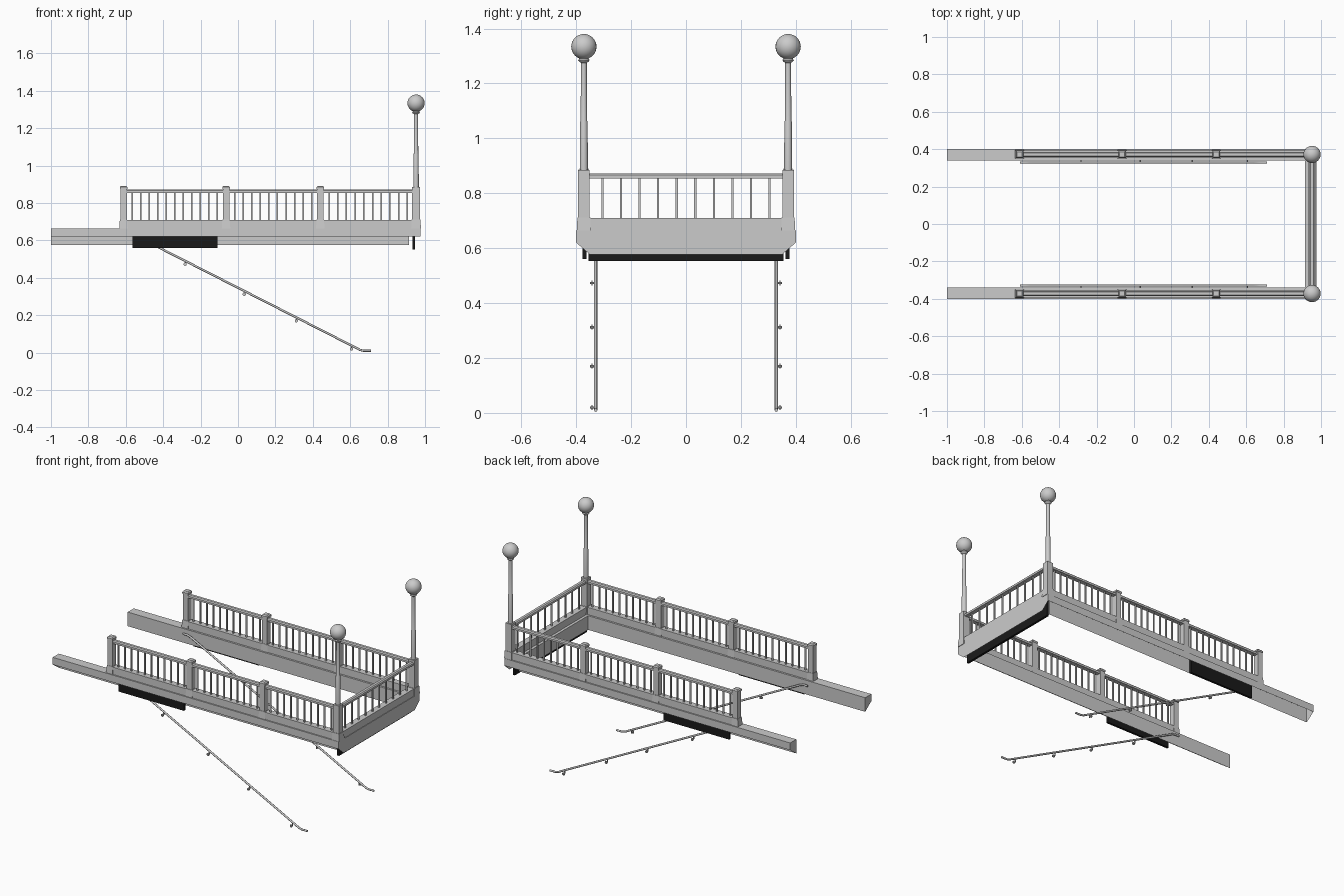
import bpy, bmesh, math
from mathutils import Vector

if "Cube" in bpy.data.objects:
    bpy.data.objects.remove(bpy.data.objects["Cube"])

BLACK = bpy.data.materials.new("black")
BLACK.diffuse_color = (0.01, 0.01, 0.01, 1)
BLACK.use_nodes = True
BLACK.node_tree.nodes["Principled BSDF"].inputs["Base Color"].default_value = BLACK.diffuse_color
CX, CY = 0.952, 0.372   # corner post centre


def finish(name, bm, mat=None, smooth=False, fix=True):
    if fix:
        bmesh.ops.recalc_face_normals(bm, faces=bm.faces)
    me = bpy.data.meshes.new(name)
    bm.to_mesh(me)
    bm.free()
    ob = bpy.data.objects.new(name, me)
    bpy.context.collection.objects.link(ob)
    if mat:
        me.materials.append(mat)
    if smooth:
        bpy.context.view_layer.objects.active = ob
        bpy.ops.object.select_all(action='DESELECT')
        ob.select_set(True)
        bpy.ops.object.shade_smooth_by_angle(angle=math.radians(40))
    return ob


def u_sweep(name, profile, x0, cx, cy, closed):
    """Sweep an (outward offset, z) profile round three sides with mitred corners."""
    bm = bmesh.new()
    rows = []
    for o, z in profile:
        pts = [(x0, -cy - o), (cx + o, -cy - o), (cx + o, cy + o), (x0, cy + o)]
        rows.append([bm.verts.new((x, y, z)) for x, y in pts])
    n = len(rows)
    for i in range(n if closed else n - 1):
        a, b = rows[i], rows[(i + 1) % n]
        for k in range(3):
            bm.faces.new((a[k], a[k + 1], b[k + 1], b[k]))
    bm.faces.new([r[0] for r in rows])
    bm.faces.new([r[3] for r in reversed(rows)])
    return finish(name, bm)


def add_box(bm, x, y, z, top=1.0):
    """Box from (min, max) ranges, its top scaled about the centre."""
    mx, my = sum(x) / 2, sum(y) / 2
    vs = []
    for zz, s in ((z[0], 1), (z[1], top)):
        for px, py in ((x[0], y[0]), (x[1], y[0]), (x[1], y[1]), (x[0], y[1])):
            vs.append(bm.verts.new((mx + (px - mx) * s, my + (py - my) * s, zz)))
    for f in ((3, 2, 1, 0), (4, 5, 6, 7), (0, 1, 5, 4), (1, 2, 6, 5), (2, 3, 7, 6), (3, 0, 4, 7)):
        bm.faces.new([vs[i] for i in f])


def square(bm, x, y, w, z0, z1, top=1.0):
    add_box(bm, (x - w, x + w), (y - w, y + w), (z0, z1), top)


def lathe(name, profile, x, y, seg):
    bm = bmesh.new()
    vs = [bm.verts.new((x + r, y, z)) for r, z in profile]
    es = [bm.edges.new(p) for p in zip(vs, vs[1:])]
    bmesh.ops.spin(bm, geom=vs + es, cent=(x, y, 0), axis=(0, 0, 1),
                   angle=math.tau, steps=seg)
    bmesh.ops.remove_doubles(bm, verts=bm.verts, dist=0.0002)
    return finish(name, bm, smooth=True)


# Hollow floor-edge trim, open underneath
u_sweep("edge_trim", [(-0.03, 0.577), (-0.03, 0.665), (0.03, 0.665), (0.03, 0.62)],
        -1.0, 0.945, 0.37, False)
bm = bmesh.new()
bm.faces.new([bm.verts.new((0.975, y, z)) for y, z in
              ((-0.35, 0.577), (0.35, 0.577), (0.4, 0.62), (-0.4, 0.62))])
finish("end_trim_skirt", bm, fix=False)

# Curb and top rail
u_sweep("curb", [(-0.02, 0.665), (-0.02, 0.71), (0.02, 0.71), (0.02, 0.665)],
        -0.61, CX, CY, True)
u_sweep("top_rail", [(-0.014, 0.854), (-0.014, 0.866), (-0.008, 0.872), (0.008, 0.872),
                     (0.014, 0.866), (0.014, 0.854)], -0.61, CX, CY, True)

# Side posts
POSTS = [-0.612, -0.064, 0.44]
for s, side in ((-1, "front"), (1, "back")):
    for i, x in enumerate(POSTS):
        bm = bmesh.new()
        square(bm, x, s * CY, 0.023, 0.665, 0.712, 0.85)
        square(bm, x, s * CY, 0.0175, 0.712, 0.875)
        square(bm, x, s * CY, 0.02, 0.875, 0.885)
        square(bm, x, s * CY, 0.02, 0.885, 0.892, 0.7)
        finish(f"{side}_post_{i + 1}", bm)

    # Corner lamp: square base, tapered pole, collar and globe
    bm = bmesh.new()
    square(bm, CX, s * CY, 0.026, 0.665, 0.712, 0.9)
    square(bm, CX, s * CY, 0.021, 0.712, 0.885)
    finish(f"{side}_corner_post", bm)
    lathe(f"{side}_lamp_pole", [(0, 0.885), (0.015, 0.885), (0.0135, 1.06), (0.012, 1.065),
                                (0.0105, 1.275), (0.018, 1.28), (0.021, 1.285),
                                (0.017, 1.29), (0.02, 1.298), (0, 1.298)], CX, s * CY, 12)
    bm = bmesh.new()
    bmesh.ops.create_uvsphere(bm, u_segments=24, v_segments=16, radius=0.046)
    bmesh.ops.translate(bm, verts=bm.verts, vec=(CX, s * CY, 1.334))
    finish(f"{side}_lamp_globe", bm, smooth=True)

    # Balusters along the side
    bm = bmesh.new()
    stops = POSTS + [CX]
    for a, b in zip(stops, stops[1:]):
        n = round((b - a) / 0.047)
        for k in range(1, n):
            square(bm, a + (b - a) * k / n, s * CY, 0.004, 0.705, 0.86)
    finish(f"{side}_balusters", bm)

    # Black stair support under the side
    bm = bmesh.new()
    ys = sorted((s * 0.363, s * 0.377))
    add_box(bm, (-0.563, -0.11), ys, (0.56, 0.664))
    finish(f"{side}_under_panel", bm, BLACK)

    # Sloping handrail
    cu = bpy.data.curves.new(f"{side}_handrail", 'CURVE')
    cu.dimensions = '3D'
    cu.bevel_depth = 0.006
    cu.bevel_resolution = 2
    cu.use_fill_caps = True
    path = [(-0.61, 0.638), (-0.58, 0.638), (-0.56, 0.632), (0.635, 0.024),
            (0.652, 0.015), (0.672, 0.010), (0.71, 0.010)]
    sp = cu.splines.new('POLY')
    sp.points.add(len(path) - 1)
    for p, (x, z) in zip(sp.points, path):
        p.co = (x, s * 0.329, z, 1)
    bpy.context.collection.objects.link(bpy.data.objects.new(f"{side}_handrail", cu))

    # Handrail wall brackets
    bm = bmesh.new()
    for x in (-0.283, 0.033, 0.312, 0.607):
        z = 0.632 - (x + 0.56) * 0.509 - 0.018
        geo = bmesh.ops.create_cone(bm, cap_ends=True, segments=10, radius1=0.009,
                                    radius2=0.009, depth=0.004)["verts"]
        arm = bmesh.ops.create_cone(bm, cap_ends=True, segments=6, radius1=0.004,
                                    radius2=0.004, depth=0.022)["verts"]
        for v in geo:
            v.co = Vector((x + v.co.x, s * (0.342 + v.co.z), z + v.co.y))
        for v in arm:
            v.co = Vector((x + v.co.x, s * (0.339 + v.co.z), z + v.co.y))
        add_box(bm, (x - 0.003, x + 0.003), (s * 0.329 - 0.003, s * 0.329 + 0.003), (z - 0.003, z + 0.016))
    finish(f"{side}_handrail_brackets", bm)

# Balusters across the end
bm = bmesh.new()
for k in range(1, 11):
    square(bm, CX, -CY + 2 * CY * k / 11, 0.004, 0.705, 0.86)
finish("end_balusters", bm)

# Black panel under the end
bm = bmesh.new()
add_box(bm, (0.933, 0.947), (-0.355, 0.355), (0.553, 0.664))
finish("end_under_panel", bm, BLACK)
